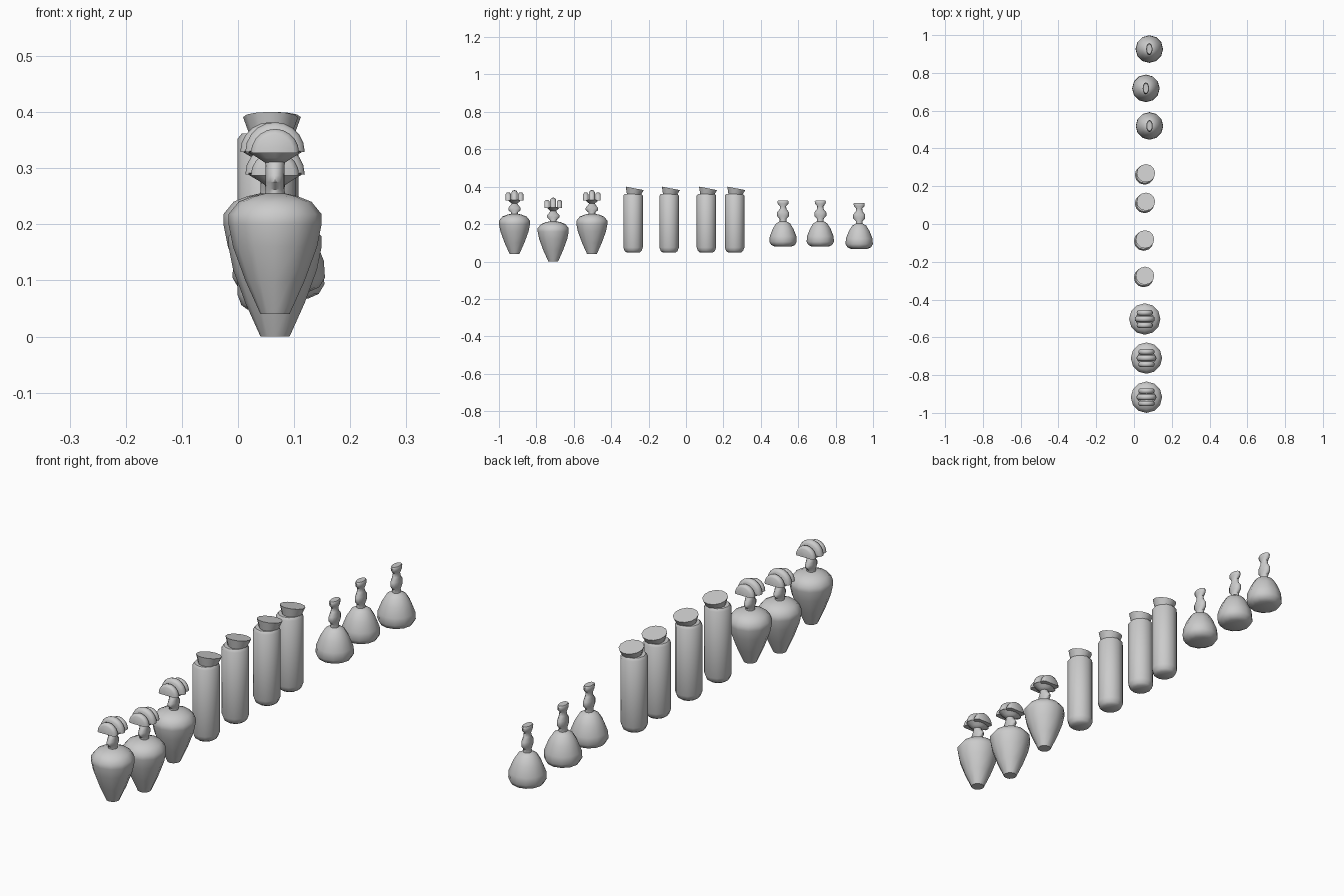
import bpy
from math import cos, sin, pi, radians

if "Cube" in bpy.data.objects:
    bpy.data.objects.remove(bpy.data.objects["Cube"])

SIDES = 12


def loft(name, rings, location, tilt=0.0):
    """Skin a list of matching closed rings and cap both ends."""
    n = len(rings[0])
    verts = [p for ring in rings for p in ring]
    faces = []
    for k in range(len(rings) - 1):
        a, b = k * n, (k + 1) * n
        for i in range(n):
            j = (i + 1) % n
            faces.append((a + i, a + j, b + j, b + i))
    faces.append(tuple(reversed(range(n))))
    faces.append(tuple(range(len(verts) - n, len(verts))))
    mesh = bpy.data.meshes.new(name)
    mesh.from_pydata(verts, [], faces)
    obj = bpy.data.objects.new(name, mesh)
    bpy.context.collection.objects.link(obj)
    obj.location = location
    obj.rotation_euler.x = tilt
    bpy.ops.object.select_all(action='DESELECT')
    obj.select_set(True)
    bpy.context.view_layer.objects.active = obj
    bpy.ops.object.shade_smooth_by_angle(angle=radians(40))
    return obj


def turned(name, sections, location, tilt=0.0):
    """Vertical body from (z, x radius, y radius) sections."""
    rings = [[(rx * cos(2 * pi * i / SIDES), ry * sin(2 * pi * i / SIDES), z)
              for i in range(SIDES)] for z, rx, ry in sections]
    return loft(name, rings, location, tilt)


def round_sections(pairs):
    return [(z, r, r) for z, r in pairs]


def fin(name, radius, half, location):
    """Half disc standing across x with a rounded rim."""
    rings = []
    for y, s in ((half, .78), (half * .6, .95), (0, 1), (-half * .6, .95), (-half, .78)):
        rings.append([(radius * s * cos(pi * i / 10), y, radius * s * sin(pi * i / 10))
                      for i in range(11)])
    return loft(name, rings, location)


# Urn-shaped bottles with fluted crest stoppers
urn_body = round_sections([(0, .026), (.06, .053), (.12, .075), (.16, .083),
                           (.178, .083), (.2, .065), (.21, .04), (.215, .018)])
urn_neck = [(.21, .018, .018), (.222, .017, .018), (.235, .017, .033),
            (.247, .017, .033), (.262, .017, .02), (.275, .018, .014)]
urn_cup = [(.27, .018, .014), (.278, .03, .025), (.291, .052, .036)]
for x, y, z in ((.066, -.917, .04), (.066, -.71, 0), (.057, -.503, .04)):
    turned("urn_body", urn_body, (x, y, z))
    turned("urn_neck", urn_neck, (x, y, z))
    turned("stopper_cup", urn_cup, (x, y, z))
    fin("stopper_fin_middle", .053, .016, (x, y, z + .289))
    for side in (-1, 1):
        fin("stopper_fin_side", .043, .014, (x, y + side * .033, z + .287))

# Corked tubes
tube_body = round_sections([(.048, .034), (.056, .045), (.075, .052),
                            (.352, .052), (.362, .044)])
cork = round_sections([(-.042, .034), (0, .049)])
for x, y in ((.051, -.283), (.051, -.09), (.056, .109), (.056, .26)):
    turned("tube_body", tube_body, (x, y, 0))
    turned("cork", cork, (x + .007, y + .009, .391), radians(-11))

# Round flasks with flattened necks
flask_body = round_sections([(.08, .045), (.088, .063), (.105, .073), (.135, .071),
                             (.175, .055), (.203, .038), (.215, .018)])
flask_neck = [(.21, .017, .018), (.228, .015, .018), (.243, .017, .032),
              (.263, .017, .032), (.28, .014, .018), (.295, .013, .016),
              (.308, .016, .028), (.32, .017, .03), (.326, .014, .026)]
for x, y, z in ((.082, .519, 0), (.063, .718, 0), (.081, .926, -.012)):
    turned("flask_body", flask_body, (x, y, z))
    turned("flask_neck", flask_neck, (x, y, z))
